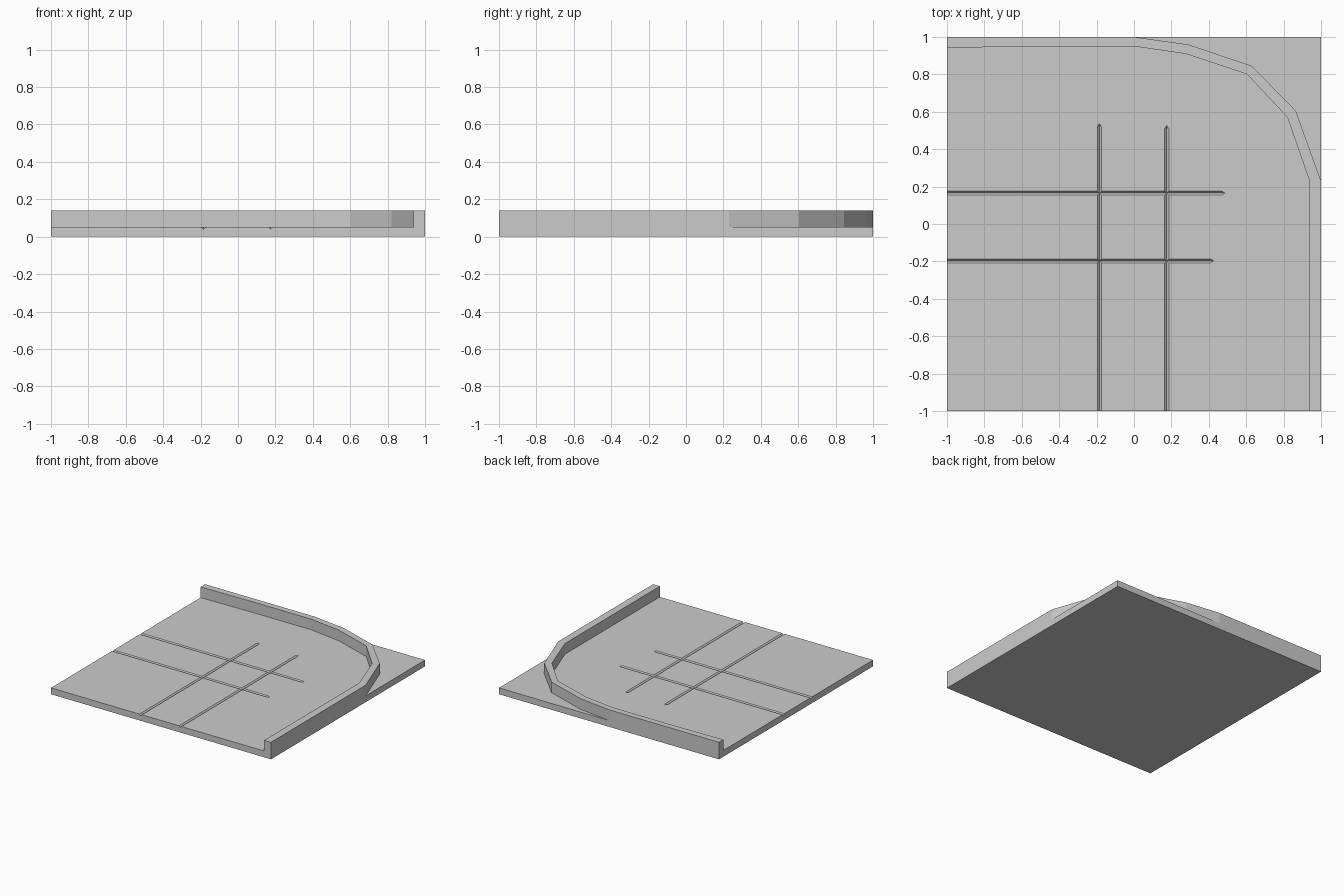
import bpy

if "Cube" in bpy.data.objects:
    bpy.data.objects.remove(bpy.data.objects["Cube"])

TOP, RIM = 0.052, 0.14


def make(name, verts, faces):
    mesh = bpy.data.meshes.new(name)
    mesh.from_pydata(verts, [], faces)
    mesh.update()
    ob = bpy.data.objects.new(name, mesh)
    bpy.context.collection.objects.link(ob)
    return ob


def prism(name, outline, z0, z1):
    """Extrude a counter-clockwise outline from z0 to z1."""
    n = len(outline)
    verts = [(x, y, z) for z in (z0, z1) for x, y in outline]
    faces = [tuple(reversed(range(n))), tuple(range(n, 2 * n))]
    faces += [(i, (i + 1) % n, n + (i + 1) % n, n + i) for i in range(n)]
    return make(name, verts, faces)


def groove(base, centre, end, along_x):
    """Cut a narrow V joint from the edge to a tapered end."""
    w, depth = 0.011, 0.012
    top, low = TOP + 0.01, TOP - depth
    w *= (top - low) / depth
    pts = [(-1.1, -w, top), (-1.1, w, top), (-1.1, 0, low),
           (end - 0.03, -w, top), (end - 0.03, w, top), (end - 0.03, 0, low),
           (end, 0, top)]
    faces = [(0, 2, 1), (0, 1, 4, 3), (1, 2, 5, 4), (2, 0, 3, 5),
             (3, 4, 6), (4, 5, 6), (5, 3, 6)]
    if along_x:
        verts = [(a, centre + s, z) for a, s, z in pts]
        faces = [f[::-1] for f in faces]
    else:
        verts = [(centre + s, a, z) for a, s, z in pts]
    # keep outward normals consistent
    import bmesh
    cutter = make("joint_cutter", verts, faces)
    bm = bmesh.new()
    bm.from_mesh(cutter.data)
    bmesh.ops.recalc_face_normals(bm, faces=bm.faces)
    bm.to_mesh(cutter.data)
    bm.free()
    mod = base.modifiers.new("joint", 'BOOLEAN')
    mod.operation, mod.solver, mod.object = 'DIFFERENCE', 'EXACT', cutter
    bpy.context.view_layer.objects.active = base
    bpy.ops.object.modifier_apply(modifier=mod.name)
    bpy.data.objects.remove(cutter)


# paved slab
slab = prism("paving_slab", [(-1, -1), (1, -1), (1, 1), (-1, 1)], 0, TOP)

# paving joints
for x, end in ((-0.185, 0.55), (0.175, 0.54)):
    groove(slab, x, end, False)
for y, end in ((0.165, 0.50), (-0.197, 0.44)):
    groove(slab, y, end, True)

# raised kerb around the rounded corner
outer = [(1, -1), (1, 0.23), (0.865, 0.605), (0.63, 0.845),
         (0.29, 0.96), (0, 1), (-1, 1)]
inner = [(0.938, -1), (0.938, 0.23), (0.82, 0.57), (0.605, 0.80),
         (0.275, 0.91), (0, 0.95), (-0.5, 0.95), (-1, 0.942)]
prism("kerb", outer + inner[::-1], TOP, RIM)
